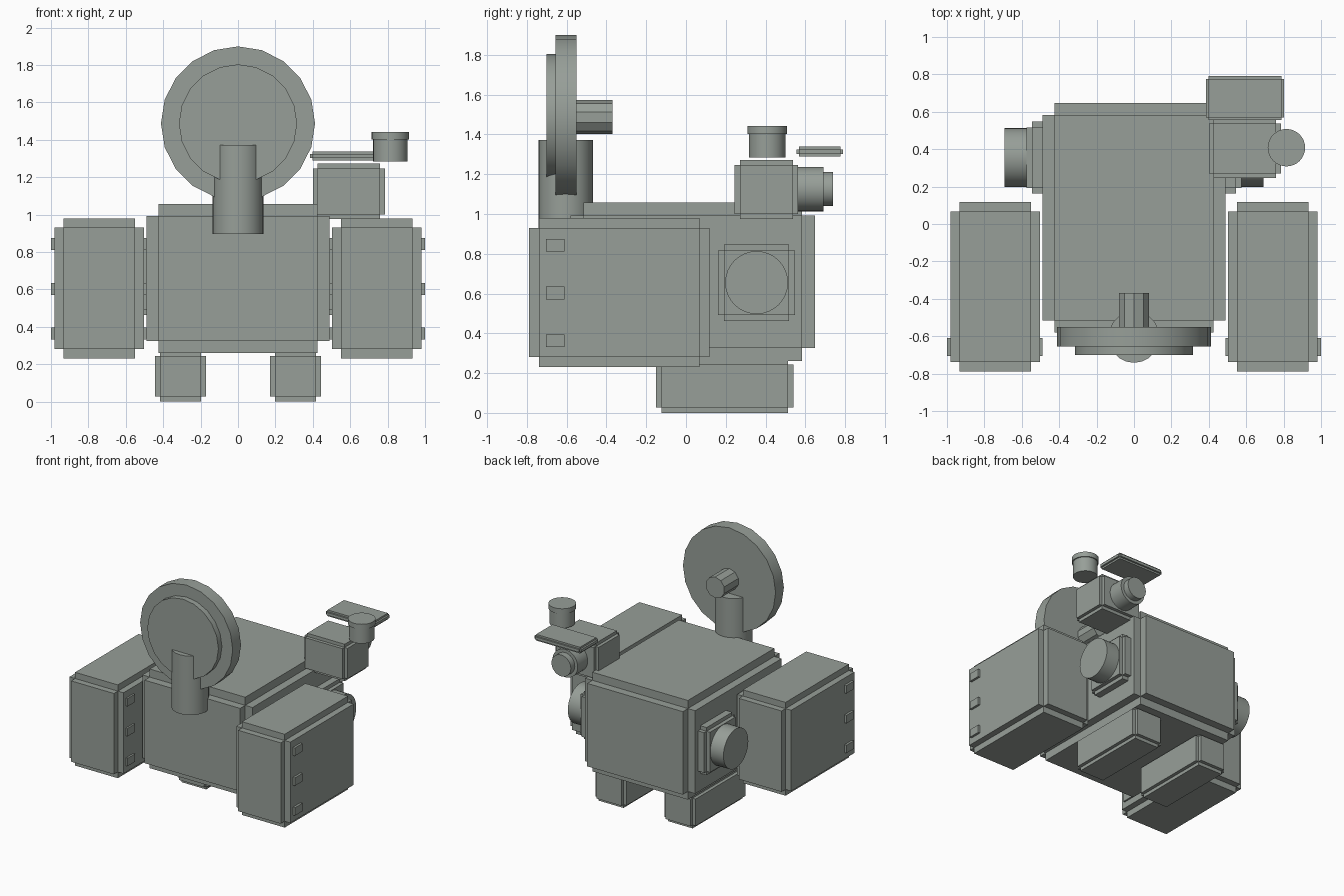
import bpy, bmesh
from math import radians
from mathutils import Matrix, Vector

if "Cube" in bpy.data.objects:
    bpy.data.objects.remove(bpy.data.objects["Cube"])

# Dark green-grey paint for every part
paint = bpy.data.materials.new("dark_green_grey")
paint.diffuse_color = (0.31, 0.345, 0.315, 1)
paint.use_nodes = True
paint.node_tree.nodes["Principled BSDF"].inputs["Base Color"].default_value = paint.diffuse_color


def finish(bm, name, mirror=False, smooth=False):
    bmesh.ops.recalc_face_normals(bm, faces=bm.faces)
    mesh = bpy.data.meshes.new(name)
    bm.to_mesh(mesh)
    bm.free()
    mesh.materials.append(paint)
    obj = bpy.data.objects.new(name, mesh)
    bpy.context.collection.objects.link(obj)
    if smooth:
        bpy.ops.object.select_all(action='DESELECT')
        obj.select_set(True)
        bpy.context.view_layer.objects.active = obj
        bpy.ops.object.shade_smooth_by_angle(angle=radians(30))
    if mirror:
        obj.modifiers.new("Mirror", 'MIRROR').use_mirror_merge = False
    return obj


def box(name, lo, hi, step=0.0, mirror=False):
    """Box from corner to corner; step > 0 notches every edge."""
    lo, hi = Vector(lo), Vector(hi)
    size = hi - lo - Vector((2 * step,) * 3)
    bm = bmesh.new()
    bmesh.ops.create_cube(bm, size=1, matrix=Matrix.Translation((lo + hi) / 2)
                          @ Matrix.Diagonal((*size, 1)))
    if step:
        faces = bmesh.ops.extrude_discrete_faces(bm, faces=bm.faces[:])["faces"]
        for f in faces:
            f.normal_update()
            bmesh.ops.translate(bm, verts=f.verts[:], vec=f.normal * step)
    return finish(bm, name, mirror)


def cylinder(name, start, length, radius, axis='Z', sides=32, mirror=False):
    """Cylinder running from start along the positive axis."""
    rot = {'X': Matrix.Rotation(radians(90), 4, 'Y'),
           'Y': Matrix.Rotation(radians(-90), 4, 'X'),
           'Z': Matrix.Identity(4)}[axis]
    bm = bmesh.new()
    bmesh.ops.create_cone(bm, cap_ends=True, segments=sides,
                          radius1=radius, radius2=radius, depth=length,
                          matrix=Matrix.Translation(start) @ rot
                          @ Matrix.Translation((0, 0, length / 2)))
    return finish(bm, name, mirror, smooth=True)


# Main body and feet
box("body", (-0.49, -0.58, 0.26), (0.49, 0.648, 1.057), 0.065)
box("foot", (0.17, -0.15, 0), (0.445, 0.54, 0.27), 0.027, mirror=True)

# Side tanks with small lugs on both faces
box("side_tank", (0.502, -0.788, 0.23), (0.982, 0.117, 0.98), 0.05, mirror=True)
for i, z in enumerate((0.363, 0.603, 0.843)):
    box(f"outer_lug_{i}", (0.96, -0.705, z - 0.032), (1.0, -0.61, z + 0.032), mirror=True)
    box(f"inner_lug_{i}", (0.488, -0.705, z - 0.032), (0.53, -0.61, z + 0.032), mirror=True)

# Shoulder plates and knobs
box("shoulder_plate", (0.44, 0.162, 0.463), (0.575, 0.547, 0.846), 0.03, mirror=True)
cylinder("shoulder_knob", (0.56, 0.355, 0.655), 0.132, 0.158, 'X', mirror=True)

# Upright disc on a post
cylinder("disc_post", (0, -0.605, 0.897), 0.475, 0.137, sides=20)
cylinder("large_disc", (0, -0.655, 1.487), 0.105, 0.412, 'Y', sides=20)
cylinder("small_disc", (0, -0.70, 1.487), 0.05, 0.316, 'Y', sides=20)
cylinder("disc_hub", (0, -0.56, 1.487), 0.19, 0.085, 'Y', sides=10)

# Rear sensor box with lens, visor flap and cup
box("sensor_box", (0.40, 0.245, 0.975), (0.785, 0.563, 1.272), 0.026)
cylinder("lens_barrel", (0.592, 0.55, 1.125), 0.14, 0.112, 'Y')
cylinder("lens_tip", (0.592, 0.68, 1.125), 0.06, 0.086, 'Y')
box("visor_flap", (0.385, 0.555, 1.288), (0.803, 0.79, 1.338), 0.014)
cylinder("cup_base", (0.815, 0.408, 1.283), 0.125, 0.092)
cylinder("cup_rim", (0.815, 0.408, 1.402), 0.04, 0.1)
